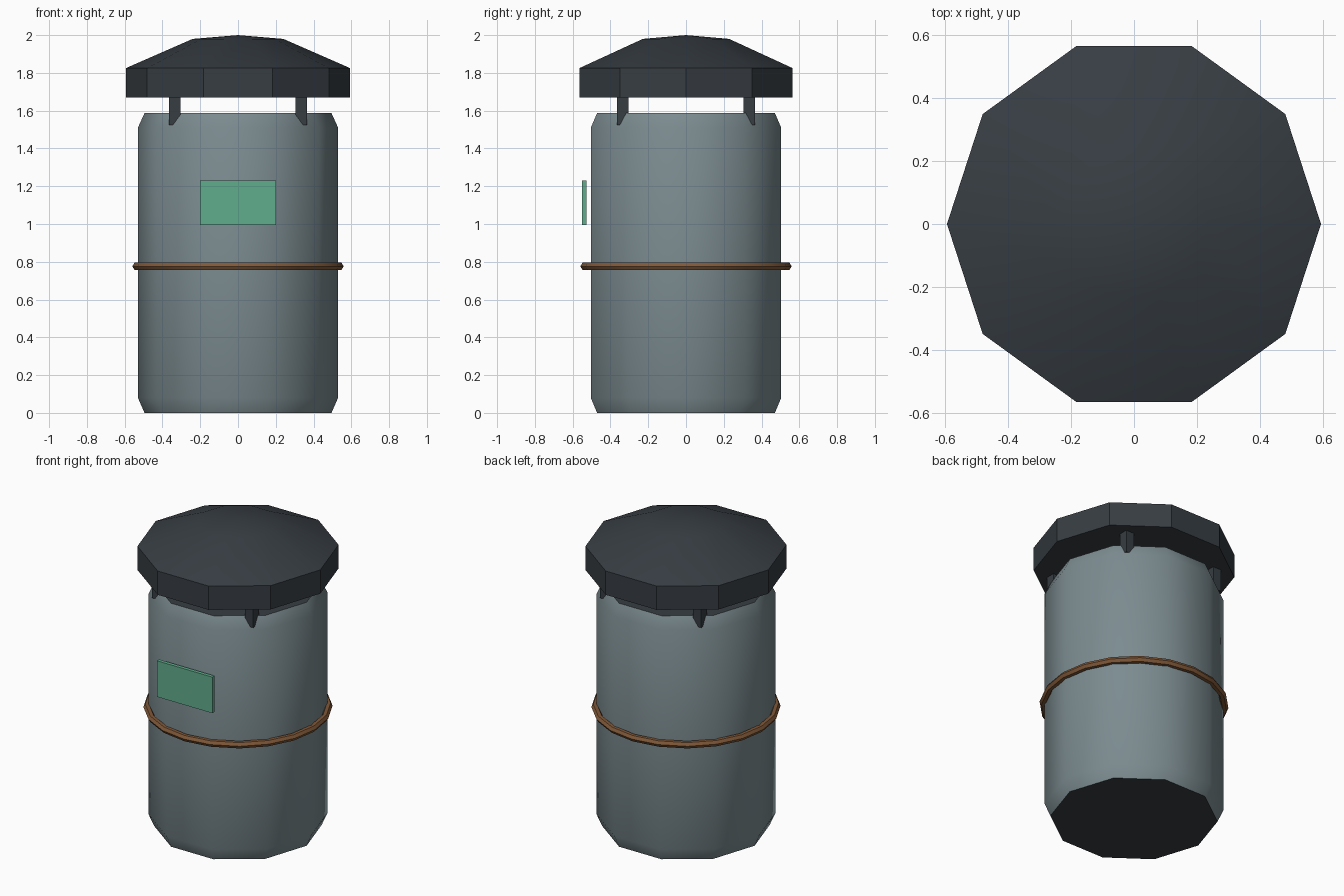
import bpy, bmesh, math

if "Cube" in bpy.data.objects:
    bpy.data.objects.remove(bpy.data.objects["Cube"])

def material(name, rgb):
    m = bpy.data.materials.new(name)
    m.diffuse_color = (*rgb, 1)
    m.use_nodes = True
    m.node_tree.nodes["Principled BSDF"].inputs["Base Color"].default_value = m.diffuse_color
    return m

GREY = material("steel grey", (0.20, 0.26, 0.28))
DARK = material("dark slate", (0.038, 0.047, 0.056))
BROWN = material("rust brown", (0.22, 0.10, 0.04))
GREEN = material("label green", (0.12, 0.42, 0.27))

def finish(obj, name, mat, angle=None):
    obj.name = name
    obj.data.materials.append(mat)
    if angle:
        bpy.ops.object.select_all(action='DESELECT')
        obj.select_set(True)
        bpy.context.view_layer.objects.active = obj
        bpy.ops.object.shade_smooth_by_angle(angle=math.radians(angle))
    return obj

def lathe(name, profile, mat, angle, sides=10):
    """Closed turned solid from (radius, z) points; radius 0 makes a tip."""
    bm = bmesh.new()
    rings = []
    for r, z in profile:
        n = sides if r else 1
        rings.append([bm.verts.new((r * math.cos(math.tau * i / sides),
                                    r * math.sin(math.tau * i / sides), z)) for i in range(n)])
    for a, b in zip(rings, rings[1:]):
        for i in range(sides):
            j = (i + 1) % sides
            bm.faces.new([a[i], a[j], b[0]] if len(b) == 1 else [a[i], a[j], b[j], b[i]])
    for ring in (rings[0], rings[-1]):
        if len(ring) > 1:
            bm.faces.new(ring)
    bmesh.ops.recalc_face_normals(bm, faces=bm.faces)
    mesh = bpy.data.meshes.new(name)
    bm.to_mesh(mesh)
    bm.free()
    obj = bpy.data.objects.new(name, mesh)
    bpy.context.collection.objects.link(obj)
    return finish(obj, name, mat, angle)

def box(name, low, high, mat):
    centre = [(a + b) / 2 for a, b in zip(low, high)]
    bpy.ops.mesh.primitive_cube_add(size=1, location=centre)
    obj = bpy.context.object
    obj.scale = [b - a for a, b in zip(low, high)]
    return finish(obj, name, mat)

# Drum body, with dark flat ends
body = lathe("body", [(0.495, 0), (0.53, 0.08), (0.53, 1.51), (0.495, 1.587)], GREY, 50)
body.data.materials.append(DARK)
for face in body.data.polygons:
    if abs(face.normal.z) > 0.9:
        face.material_index = 1

# Overhanging cap
lathe("cap", [(0.594, 1.67), (0.594, 1.825), (0.24, 1.98), (0, 2.0)], DARK, 30)

# Four posts holding the cap
for sx in (-1, 1):
    for sy in (-1, 1):
        x, y = 0.335 * sx, 0.335 * sy
        box("cap_post", (x - 0.03, y - 0.03, 1.525), (x + 0.03, y + 0.03, 1.70), DARK)

# Band around the body
bpy.ops.mesh.primitive_torus_add(major_segments=20, minor_segments=6,
                                 major_radius=0.537, minor_radius=0.022, location=(0, 0, 0.776))
finish(bpy.context.object, "band", BROWN, 30)

# Front label plate
box("label_plate", (-0.2, -0.55, 0.995), (0.2, -0.527, 1.23), GREEN)
